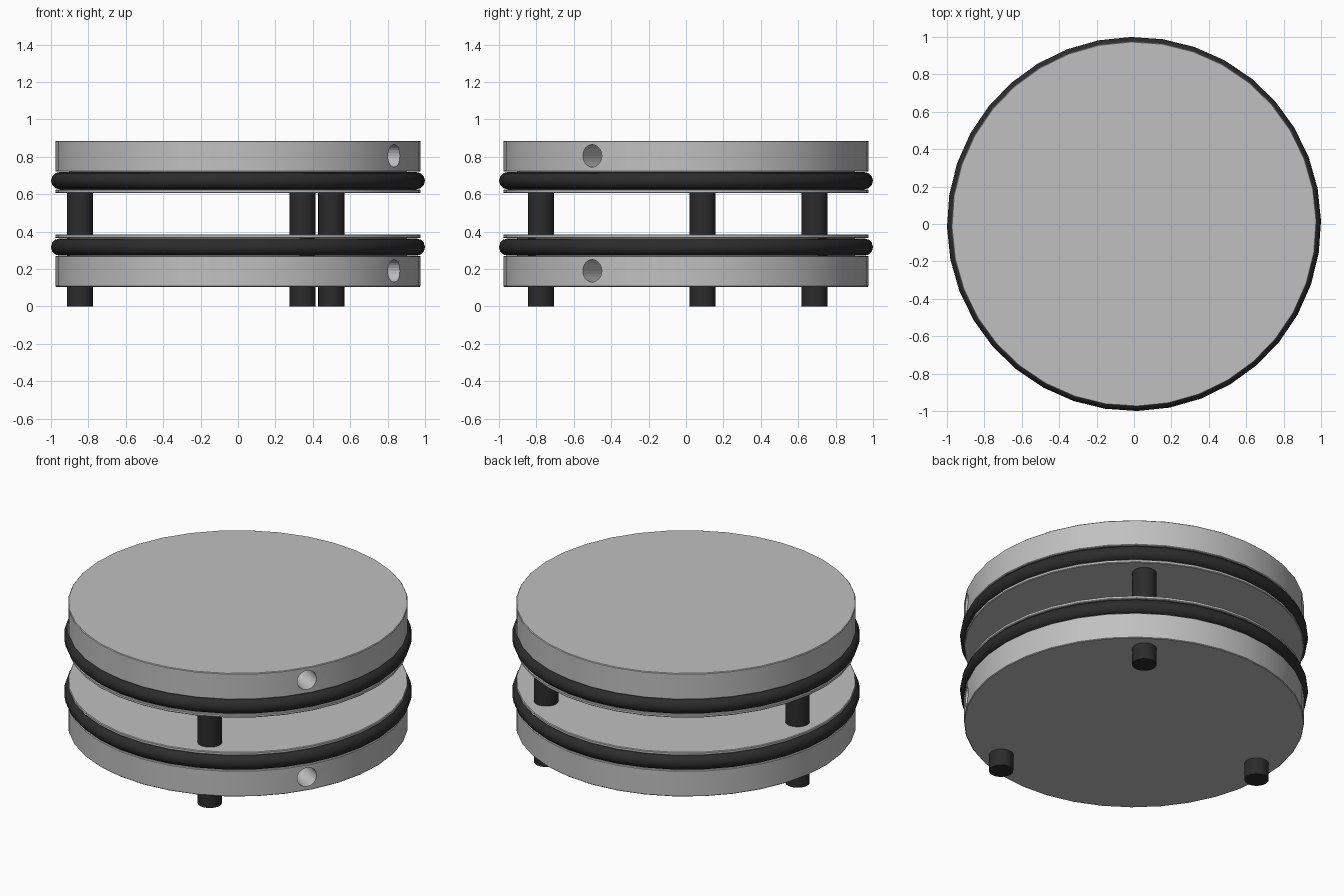
import bpy, bmesh, math
from mathutils import Matrix, Vector

if "Cube" in bpy.data.objects:
    bpy.data.objects.remove(bpy.data.objects["Cube"])

SIDES = 36
PHASE = math.radians(1)


def material(name, value):
    m = bpy.data.materials.new(name)
    m.diffuse_color = (value, value, value, 1)
    m.use_nodes = True
    m.node_tree.nodes["Principled BSDF"].inputs["Base Color"].default_value = m.diffuse_color
    return m


METAL = material("light_grey_metal", 0.53)
RUBBER = material("black_rubber", 0.025)


def finish(bm, name, mat):
    bmesh.ops.recalc_face_normals(bm, faces=bm.faces)
    mesh = bpy.data.meshes.new(name)
    bm.to_mesh(mesh)
    bm.free()
    mesh.materials.append(mat)
    obj = bpy.data.objects.new(name, mesh)
    bpy.context.collection.objects.link(obj)
    return obj


def smooth(obj):
    bpy.ops.object.select_all(action='DESELECT')
    obj.select_set(True)
    bpy.context.view_layer.objects.active = obj
    bpy.ops.object.shade_smooth_by_angle(angle=math.radians(35))


def revolve(name, profile, mat, closed):
    """Turn an (r, z) profile round the z axis; open profiles get flat end caps."""
    bm = bmesh.new()
    rings = []
    for r, z in profile:
        rings.append([bm.verts.new((r * math.cos(a), r * math.sin(a), z))
                      for a in (PHASE + math.tau * i / SIDES for i in range(SIDES))])
    pairs = list(zip(rings, rings[1:]))
    if closed:
        pairs.append((rings[-1], rings[0]))
    else:
        bm.faces.new(rings[0])
        bm.faces.new(rings[-1])
    for lo, hi in pairs:
        for i in range(SIDES):
            j = (i + 1) % SIDES
            bm.faces.new((lo[i], lo[j], hi[j], hi[i]))
    return finish(bm, name, mat)


def cylinder(name, matrix, radius, depth, mat):
    bm = bmesh.new()
    bmesh.ops.create_cone(bm, cap_ends=True, segments=24, radius1=radius,
                          radius2=radius, depth=depth, matrix=matrix)
    return finish(bm, name, mat)


R, GROOVE, BEVEL = 0.977, 0.905, 0.004
HOLE_DIR = Vector((math.cos(math.radians(-31)), math.sin(math.radians(-31)), 0))

# Grooved plates: z of outer face, two groove edges, inner face, hole and ring centre
for label, z0, g0, g1, z1, hole_z, ring_z in (
        ("lower", 0.105, 0.27, 0.365, 0.385, 0.19, 0.317),
        ("upper", 0.605, 0.625, 0.72, 0.885, 0.805, 0.672)):
    plate = revolve(label + "_plate", [
        (R - BEVEL, z0), (R, z0 + BEVEL), (R, g0 - BEVEL), (R - BEVEL, g0),
        (GROOVE, g0), (GROOVE, g1),
        (R - BEVEL, g1), (R, g1 + BEVEL), (R, z1 - BEVEL), (R - BEVEL, z1)],
        METAL, False)

    # Radial blind hole in the rim
    turn = HOLE_DIR.to_track_quat('Z', 'Y').to_matrix().to_4x4()
    place = Matrix.Translation(HOLE_DIR * 0.95 + Vector((0, 0, hole_z))) @ turn
    cutter = cylinder(label + "_hole_cutter", place, 0.06, 0.4, METAL)
    cutter.hide_render = True
    cutter.hide_viewport = True
    cut = plate.modifiers.new("rim_hole", 'BOOLEAN')
    cut.operation = 'DIFFERENCE'
    cut.solver = 'EXACT'
    cut.object = cutter
    smooth(plate)

    # Sealing ring seated in the groove
    t = 0.046
    ring = revolve(label + "_sealing_ring",
                   [(1 - t + t * math.cos(math.tau * k / 12),
                     ring_z + t * math.sin(math.tau * k / 12)) for k in range(12)],
                   RUBBER, True)
    smooth(ring)

# Three posts through the lower plate, meeting the upper plate
for n, deg in enumerate((54, 174, 294), 1):
    a = math.radians(deg)
    place = Matrix.Translation((0.849 * math.cos(a), 0.849 * math.sin(a), 0.305))
    smooth(cylinder("post_%d" % n, place, 0.07, 0.61, RUBBER))
